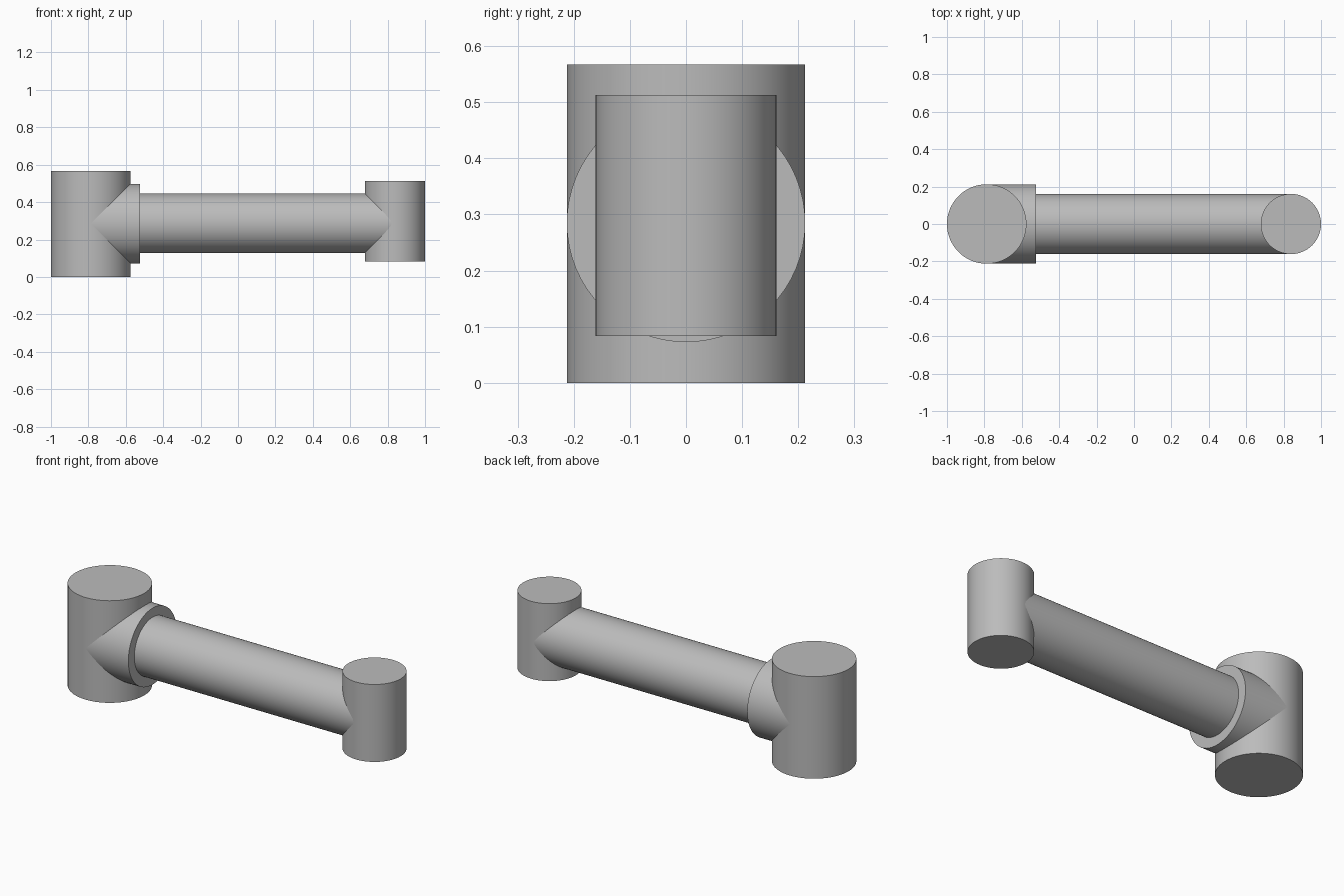
import bpy
import math

cube = bpy.data.objects.get("Cube")
if cube:
    bpy.data.objects.remove(cube, do_unlink=True)

# One plain grey for the whole link
grey = bpy.data.materials.new("light_grey")
grey.use_nodes = True
colour = (0.5, 0.5, 0.5, 1)
grey.diffuse_color = colour
grey.node_tree.nodes["Principled BSDF"].inputs["Base Color"].default_value = colour


def cylinder(name, radius, start, end, sides=64):
    """Capped cylinder between two points, upright or along x."""
    along_x = start[0] != end[0]
    length = math.dist(start, end)
    middle = [(a + b) / 2 for a, b in zip(start, end)]
    bpy.ops.mesh.primitive_cylinder_add(
        vertices=sides, radius=radius, depth=length, location=middle,
        rotation=(0, math.pi / 2 if along_x else 0, 0))
    part = bpy.context.object
    part.name = name
    part.data.materials.append(grey)
    bpy.ops.object.shade_smooth_by_angle(angle=math.radians(30))
    return part


BIG, SMALL = 0.2125, 0.161
BIG_X, SMALL_X = -1 + BIG, 1 - SMALL
AXIS_Z = 0.285

# Upright joint housings at both ends
cylinder("base_joint", BIG, (BIG_X, 0, 0), (BIG_X, 0, 0.567))
cylinder("tip_joint", SMALL, (SMALL_X, 0, 0.083), (SMALL_X, 0, 0.513))

# Collar stub leaving the base joint, and the arm tube between the joints
cylinder("collar", BIG, (BIG_X, 0, AXIS_Z), (-0.525, 0, AXIS_Z))
cylinder("arm_tube", SMALL - 0.001, (BIG_X, 0, AXIS_Z + 0.002), (SMALL_X, 0, AXIS_Z + 0.002))
